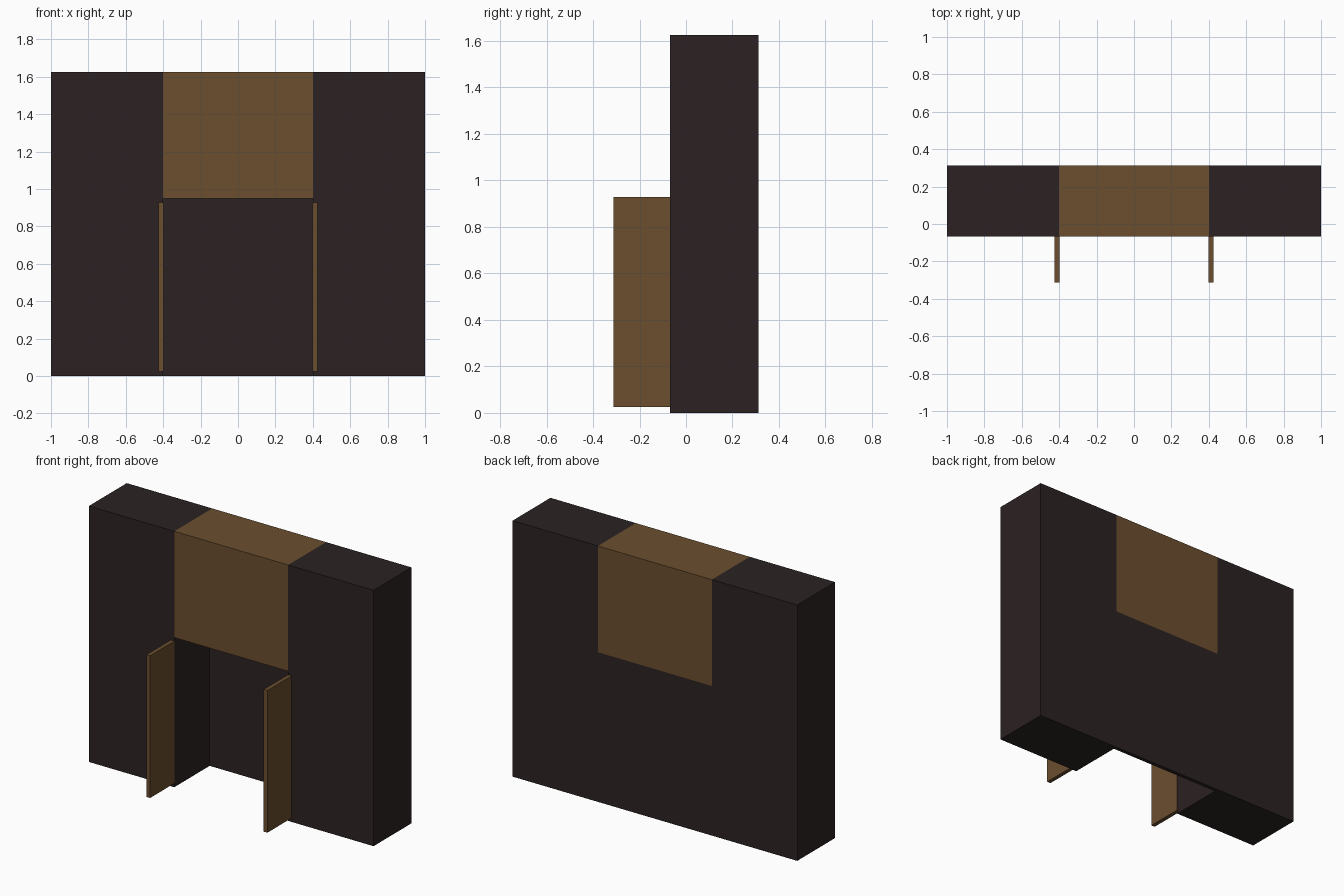
import bpy

if "Cube" in bpy.data.objects:
    bpy.data.objects.remove(bpy.data.objects["Cube"])


def material(name, rgb):
    m = bpy.data.materials.new(name)
    m.diffuse_color = (*rgb, 1)
    m.use_nodes = True
    m.node_tree.nodes["Principled BSDF"].inputs["Base Color"].default_value = m.diffuse_color
    return m


DARK = material("dark wood", (0.025, 0.016, 0.016))
TAN = material("tan wood", (0.147, 0.077, 0.028))


def box(name, lo, hi, mat):
    """Box between two opposite corners."""
    bpy.ops.mesh.primitive_cube_add(size=1, location=[(a + b) / 2 for a, b in zip(lo, hi)])
    ob = bpy.context.object
    ob.name = name
    ob.scale = [b - a for a, b in zip(lo, hi)]
    bpy.ops.object.transform_apply(location=False, rotation=False, scale=True)
    ob.data.materials.append(mat)
    return ob


FRONT, BACK, TOP = -0.068, 0.312, 1.625
HALF, SHELF = 0.4, 0.95       # half width and height of the open recess
PANEL = 0.287                 # front of the recess back panel

# Tall side columns and the open doors
for side, s in (("left", -1), ("right", 1)):
    x0, x1 = sorted((s * HALF, s * 1.0))
    box(side + "_column", (x0, FRONT, 0), (x1, BACK, TOP), DARK)
    x0, x1 = sorted((s * 0.399, s * 0.425))
    box(side + "_open_door", (x0, -0.312, 0.025), (x1, FRONT, 0.928), TAN)

# Upper cabinet between the columns
box("upper_cabinet", (-HALF, FRONT, SHELF), (HALF, BACK, TOP), TAN)

# Thin panel closing the back of the recess
box("recess_back_panel", (-HALF, PANEL, 0), (HALF, BACK, SHELF), DARK)
